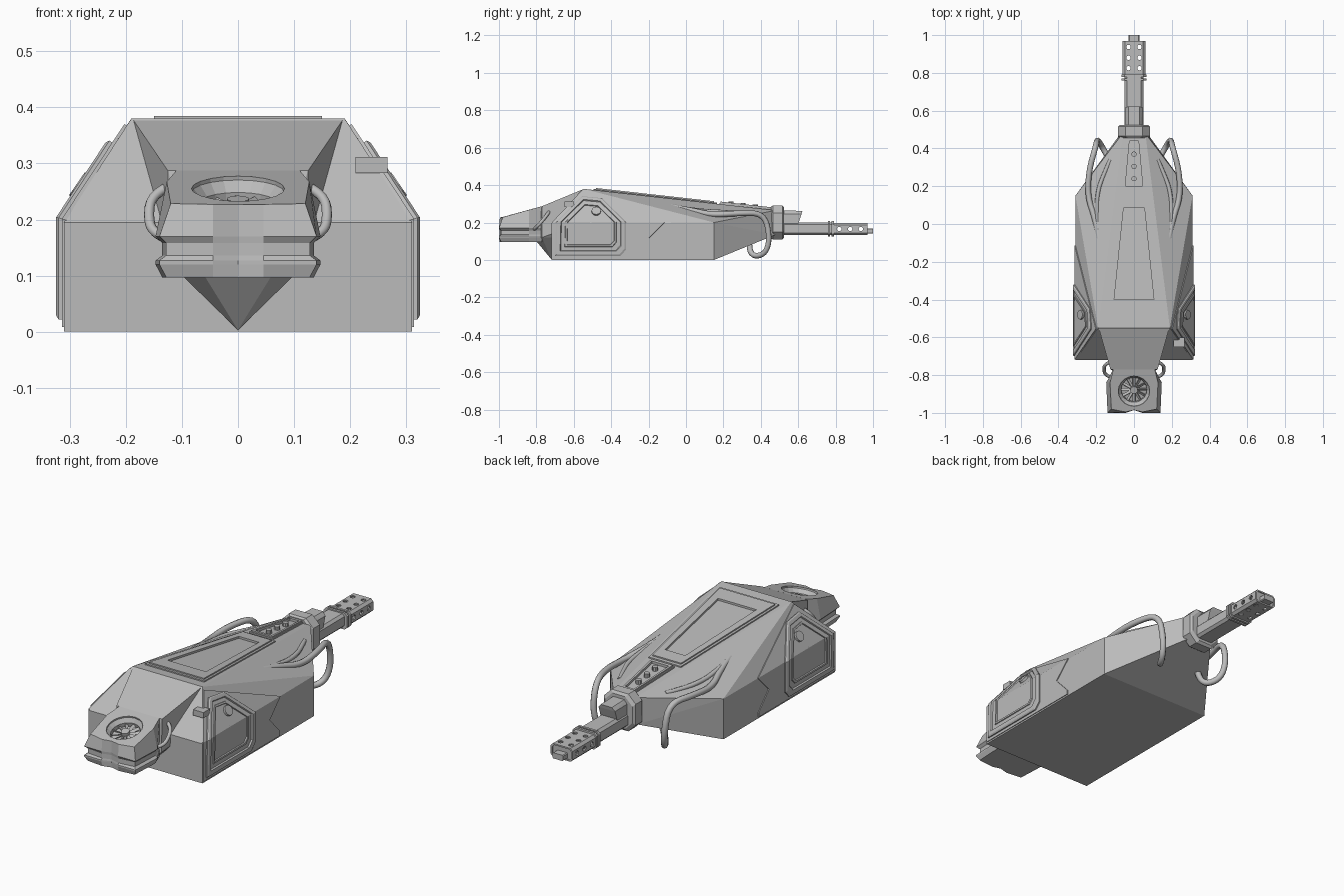
import bpy, bmesh, math
from mathutils import Matrix, Vector

old = bpy.data.objects.get("Cube")
if old:
    bpy.data.objects.remove(old, do_unlink=True)

COLOR = (0.5, 0.5, 0.5, 1)
grey = bpy.data.materials.new("plain_grey")
grey.use_nodes = True
grey.diffuse_color = COLOR
grey.node_tree.nodes["Principled BSDF"].inputs["Base Color"].default_value = COLOR


def finish(name, bm, mirror=False):
    bmesh.ops.recalc_face_normals(bm, faces=bm.faces[:])
    me = bpy.data.meshes.new(name)
    bm.to_mesh(me)
    bm.free()
    me.materials.append(grey)
    ob = bpy.data.objects.new(name, me)
    bpy.context.collection.objects.link(ob)
    if mirror:
        ob.modifiers.new("mirror", "MIRROR")
    return ob


def loft(name, rings, mirror=False, closed=False):
    """Skin equal rings of points; cap the ends unless the rings form a loop."""
    bm = bmesh.new()
    vs = [[bm.verts.new(p) for p in r] for r in rings]
    n = len(vs[0])
    pairs = list(zip(vs, vs[1:]))
    if closed:
        pairs.append((vs[-1], vs[0]))
    else:
        bm.faces.new(vs[0])
        bm.faces.new(vs[-1])
    for a, b in pairs:
        for i in range(n):
            j = (i + 1) % n
            bm.faces.new((a[i], a[j], b[j], b[i]))
    return finish(name, bm, mirror)


def hull(name, half):
    """Convex solid from points mirrored across x."""
    bm = bmesh.new()
    for x, y, z in half:
        for s in ((1, -1) if x else (1,)):
            bm.verts.new((s * x, y, z))
    bmesh.ops.convex_hull(bm, input=bm.verts[:])
    bmesh.ops.dissolve_limit(bm, angle_limit=0.01, verts=bm.verts[:], edges=bm.edges[:])
    return finish(name, bm)


def cylinders(name, mats, r, depth, sides=16):
    bm = bmesh.new()
    for m in mats:
        bmesh.ops.create_cone(bm, cap_ends=True, segments=sides, radius1=r,
                              radius2=r, depth=depth, matrix=m)
    return finish(name, bm)


def cut(ob, cutter):
    cutter.hide_render = True
    mod = ob.modifiers.new("cut", "BOOLEAN")
    mod.object = cutter
    mod.operation = "DIFFERENCE"
    mod.solver = "EXACT"
    bpy.context.view_layer.objects.active = ob
    bpy.ops.object.modifier_apply(modifier=mod.name)
    bpy.data.objects.remove(cutter, do_unlink=True)


def cable(name, pts, r):
    for side, s in (("left", 1), ("right", -1)):
        cu = bpy.data.curves.new(f"{name}_{side}", "CURVE")
        cu.dimensions = "3D"
        cu.bevel_depth, cu.bevel_resolution, cu.use_fill_caps = r, 2, True
        sp = cu.splines.new("NURBS")
        sp.points.add(len(pts) - 1)
        for p, (x, y, z) in zip(sp.points, pts):
            p.co = (s * x, y, z, 1)
        sp.order_u, sp.use_endpoint_u, sp.resolution_u = 3, True, 5
        cu.materials.append(grey)
        ob = bpy.data.objects.new(cu.name, cu)
        bpy.context.collection.objects.link(ob)
        bpy.ops.object.select_all(action="DESELECT")
        ob.select_set(True)
        bpy.context.view_layer.objects.active = ob
        bpy.ops.object.convert(target="MESH")


T = Matrix.Translation

# Main hull
hull("hull", [(.31, -.72, 0), (.31, -.72, .195), (.31, .15, 0), (.31, .15, .2),
              (.19, -.55, .38), (.06, .48, .265), (.07, .48, .135)])

# Neck with the keel below it
hull("neck", [(.187, -.55, .378), (.125, -.77, .287), (.12, -.77, .12), (.06, -.8, .1),
              (0, -.72, .003), (.12, -.6, .12), (.18, -.55, .2)])


# Nose block with grooves around its sides and front
def nose_ring(z, g):
    half = [(0, -.985), (.045, -1 + g / 4), (.14 - g, -1 + g), (.147 - g, -.84), (.11, -.77)]
    pts = half + [(-x, y) for x, y in reversed(half[1:])]
    return [(x, y, z if z else .227 + .28 * max(y + .985, 0)) for x, y in pts]


nose = loft("nose", [nose_ring(z, g) for z, g in
                     ((.097, .012), (.12, 0), (.127, 0), (.136, .012), (.158, .012),
                      (.17, 0), (0, .02))])

# Round intake with a bladed fan
tilt = T((0, -.885, .254)) @ Matrix.Rotation(.273, 4, "X")
cut(nose, cylinders("intake_cutter", [tilt], .083, .1, 20))


def circle(r, h):
    return [tilt @ Vector((r * math.cos(a), r * math.sin(a), h))
            for a in (math.tau * i / 20 for i in range(20))]


loft("intake_rim", [circle(.084, -.005), circle(.068, -.025), circle(.068, -.045),
                    circle(.084, -.045)], closed=True)
cylinders("fan_hub", [tilt @ T((0, 0, -.035))], .02, .035, 12)
bm = bmesh.new()
for i in range(12):
    m = tilt @ Matrix.Rotation(math.tau * i / 12, 4, "Z") @ T((.042, 0, -.036))
    m = m @ Matrix.Rotation(.6, 4, "X") @ Matrix.Diagonal((.056, .014, .004, 1))
    bmesh.ops.create_cube(bm, size=1, matrix=m)
finish("fan_blades", bm)


# Roof hatch and rear bolt panel, following the sloping roof
def roof_ring(xf, yf, xb, yb, h):
    return [(x, y, .38 - .1117 * (y + .55) + h)
            for x, y in ((-xf, yf), (xf, yf), (xb, yb), (-xb, yb))]


def roof_panel(name, outer, lip, inner, top, floor):
    loft(name, [roof_ring(*outer, -.01), roof_ring(*outer, top * .5),
                roof_ring(*lip, top * .5), roof_ring(*lip, top),
                roof_ring(*inner, top), roof_ring(*inner, floor)])


roof_panel("roof_hatch", (.162, -.495, .088, .165), (.15, -.48, .078, .15),
           (.105, -.4, .055, .085), .012, .002)
roof_panel("bolt_panel", (.064, .18, .036, .46), (.058, .185, .032, .455),
           (.046, .2, .024, .44), .014, .002)
cylinders("panel_bolts", [T((0, y, .385 - .1117 * (y + .55))) for y in (.24, .305, .37)],
          .014, .03, 10)


# Side armour, door frame and window, wrapped over the shoulder edge
def side_pt(y, z, h):
    x = .31 if z <= .2 else .31 - (z - .2) * .66
    nx, nz = (1, 0) if z < .199 else (1, .3) if z < .201 else (.83, .55)
    return (x + nx * h, y, z + nz * h)


def side_ring(pts, h, k=1):
    return [side_pt(-.51 + (y + .51) * k, .2 + (z - .2) * k, h) for y, z in pts]


lower = [(-.717, .008), (-.717, .2), (-.115, .2), (-.2, .115), (-.12, .03), (-.12, .008)]
upper = [(-.717, .2), (-.555, .368), (-.115, .2)]
for name, pts in (("armour_lower", lower), ("armour_upper", upper)):
    loft(name, [side_ring(pts, -.004), side_ring(pts, .004)], mirror=True)

door = [(-.70, .022), (-.695, .2), (-.555, .335), (-.45, .325), (-.32, .2),
        (-.32, .055), (-.35, .022)]
loft("side_door", [side_ring(door, h, k) for h, k in
                   ((-.004, 1), (.01, 1), (.014, .96), (.014, .86), (.007, .84),
                    (.007, .73), (.011, .72), (.011, .67), (.005, .66), (.005, .02))],
     mirror=True)
handle = Matrix.Rotation(.97, 4, "Y")
knob = cylinders("door_handle", [T(side_pt(-.48, .255, .006)) @ handle], .025, .02, 12)
knob.modifiers.new("mirror", "MIRROR")

# Sensor box on the left shoulder
bm = bmesh.new()
bmesh.ops.create_cube(bm, size=1, matrix=T((.238, -.625, .297)) @
                      Matrix.Diagonal((.057, .05, .028, 1)))
finish("sensor_box", bm)


# Gun: collar, housing, barrel and pierced muzzle
def oct_ring(y, w, h, c, zc):
    quad = [(w, h - c), (w - c, h)]
    half = quad + [(-x, z) for x, z in reversed(quad)]
    return [(x, y, zc + z) for x, z in half + [(-x, -z) for x, z in half]]


loft("gun_collar", [oct_ring(.455, .078, .085, .04, .2), oct_ring(.465, .086, .092, .04, .2),
                    oct_ring(.515, .086, .092, .04, .2), oct_ring(.525, .075, .08, .04, .2)])
hull("gun_housing", [(.045, .5, .17), (.045, .5, .245), (.03, .5, .265), (.045, .6, .19),
                     (.045, .618, .245), (.03, .622, .262)])
loft("barrel", [oct_ring(y, .05, .034, .012, .167) for y in (.5, .78)])
for i, y in enumerate((.765, .785)):
    loft(f"barrel_band_{i + 1}", [oct_ring(y - .006, .065, .041, .014, .166),
                                  oct_ring(y + .006, .065, .041, .014, .166)])
muzzle = loft("muzzle", [oct_ring(.78, .06, .033, .012, .165), oct_ring(.97, .06, .033, .012, .165),
                         oct_ring(.97, .052, .026, .01, .165), oct_ring(.78, .052, .026, .01, .165)],
              closed=True)
cut(muzzle, cylinders("top_holes", [T((x, y, .165)) for x in (-.029, .029)
                                    for y in (.825, .88, .937)], .012, .2, 10))
cut(muzzle, cylinders("side_holes", [T((0, y, .165)) @ Matrix.Rotation(math.pi / 2, 4, "Y")
                                     for y in (.82, .878, .935)], .012, .3, 10))
loft("muzzle_plate", [oct_ring(y, .054, .028, .01, .165) for y in (.955, .965)])
loft("muzzle_tip", [oct_ring(y, .029, .014, .004, .155) for y in (.96, 1)])

# Cables
cable("long_cable", [(.185, -.08, .285), (.205, .03, .265), (.245, .14, .24), (.24, .28, .25),
                     (.2, .42, .25), (.195, .45, .11), (.175, .42, .025), (.13, .34, .02),
                     (.11, .34, .08)], .015)
cable("short_cable", [(.19, -.04, .28), (.2, .08, .262), (.19, .18, .258), (.165, .25, .252),
                      (.125, .34, .25)], .011)
cable("neck_cable", [(.12, -.73, .26), (.155, -.74, .245), (.16, -.775, .2), (.15, -.8, .175),
                     (.125, -.81, .165)], .009)
